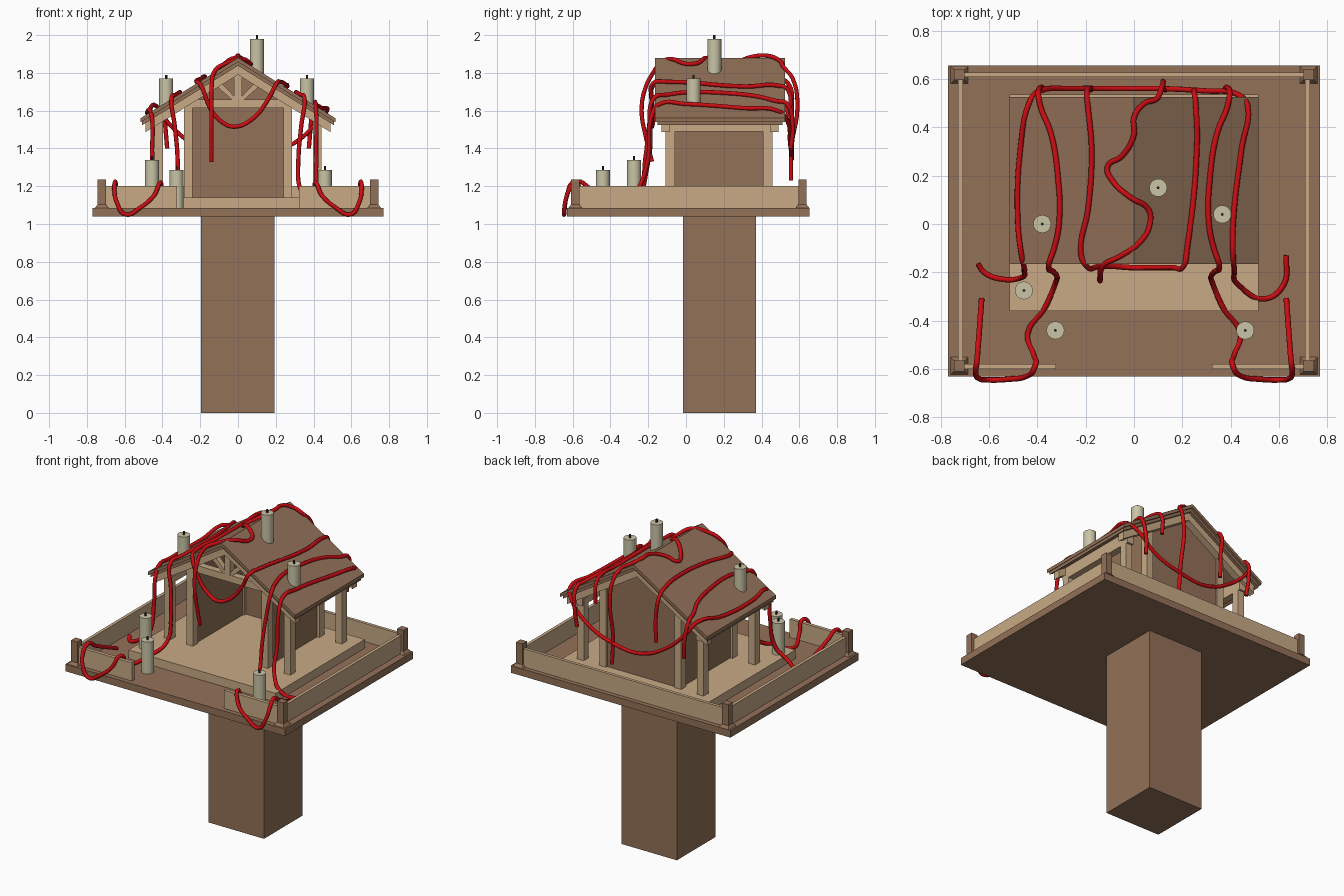
import bpy, math

if "Cube" in bpy.data.objects:
    bpy.data.objects.remove(bpy.data.objects["Cube"])

def material(name, rgb):
    m = bpy.data.materials.new(name)
    m.diffuse_color = (*rgb, 1)
    m.use_nodes = True
    m.node_tree.nodes["Principled BSDF"].inputs["Base Color"].default_value = m.diffuse_color
    return m

BROWN = material("brown wood", (0.29, 0.165, 0.098))
TAN = material("light wood", (0.58, 0.40, 0.24))
IVORY = material("candle wax", (0.59, 0.56, 0.39))
DARK = material("wick", (0.06, 0.03, 0.02))
RED = material("red cord", (0.60, 0.004, 0.006))

def mesh(name, verts, faces, mat):
    me = bpy.data.meshes.new(name)
    me.from_pydata(verts, [], faces)
    me.materials.append(mat)
    ob = bpy.data.objects.new(name, me)
    bpy.context.collection.objects.link(ob)
    return ob

def prism(name, profile, y0, y1, mat):
    """Extrude an xz profile (counter-clockwise seen from the front) along y."""
    n = len(profile)
    v = [(x, y0, z) for x, z in profile] + [(x, y1, z) for x, z in profile]
    f = [tuple(range(n)), tuple(range(2 * n - 1, n - 1, -1))]
    f += [(i, i + n, (i + 1) % n + n, (i + 1) % n) for i in range(n)]
    return mesh(name, v, f, mat)

def box(name, x0, x1, y0, y1, z0, z1, mat):
    return prism(name, [(x0, z0), (x1, z0), (x1, z1), (x0, z1)], y0, y1, mat)

def roof(x):
    return 1.88 - 0.62 * abs(x)

def chevron(name, half, top, bottom, y0, y1, mat):
    """Gable strip between two vertical offsets below the roof surface."""
    pts = [(-half, roof(half) - bottom), (0, roof(0) - bottom), (half, roof(half) - bottom),
           (half, roof(half) - top), (0, roof(0) - top), (-half, roof(half) - top)]
    return prism(name, pts, y0, y1, mat)

# Support post, platform and house floor
box("support_post", -0.195, 0.193, -0.015, 0.37, 0, 1.045, BROWN)
box("platform", -0.77, 0.77, -0.63, 0.655, 1.04, 1.085, BROWN)
box("house_floor", -0.515, 0.515, -0.36, 0.535, 1.085, 1.14, TAN)

# Fence rails and corner posts with flared feet
box("back_rail", -0.72, 0.72, 0.607, 0.627, 1.085, 1.2, TAN)
for s, side in ((-1, "left"), (1, "right")):
    a, b = sorted((s * 0.707, s * 0.727))
    box(side + "_rail", a, b, -0.58, 0.61, 1.085, 1.2, TAN)
    a, b = sorted((s * 0.322, s * 0.72))
    box(side + "_front_rail", a, b, -0.60, -0.578, 1.085, 1.2, TAN)
    for cy, end in ((-0.587, "front"), (0.617, "back")):
        cx = s * 0.722
        box(f"{end}_{side}_corner_post", cx - .022, cx + .022, cy - .022, cy + .022, 1.085, 1.235, BROWN)
        ring = lambda r, z: [(cx + i * r, cy + j * r, z) for i, j in ((-1, -1), (1, -1), (1, 1), (-1, 1))]
        mesh(f"{end}_{side}_post_foot", ring(.036, 1.085) + ring(.022, 1.103),
             [(3, 2, 1, 0), (4, 5, 6, 7)] + [(i, (i + 1) % 4, (i + 1) % 4 + 4, i + 4) for i in range(4)], BROWN)

# House posts, side walls and purlins
for s, side in ((-1, "left"), (1, "right")):
    for cy, end in ((-0.083, "front"), (0.432, "back")):
        for cx, kind, top in ((0.263, "inner", 1.66), (0.42, "outer", 1.53)):
            box(f"{end}_{side}_{kind}_post", s * cx - .023, s * cx + .023,
                cy - .025, cy + .025, 1.14, top, TAN)
    box(side + "_wall", s * .26 - .01, s * .26 + .01, -0.06, 0.42, 1.14, 1.66, BROWN)
    box(side + "_purlin", s * .42 - .022, s * .42 + .022, -0.11, 0.47, 1.49, 1.57, TAN)

# Back wall with gable
prism("back_wall", [(-.25, 1.14), (.25, 1.14), (.25, roof(.25) - .045),
                    (0, 1.835), (-.25, roof(.25) - .045)], 0.425, 0.445, BROWN)

# Roof with rafters and front truss
chevron("roof", 0.515, 0, 0.022, -0.165, 0.525, BROWN)
chevron("roof_underlayer", 0.507, 0.022, 0.042, -0.15, 0.51, BROWN)
chevron("front_rafters", 0.49, 0.042, 0.09, -0.13, -0.085, TAN)
chevron("back_rafters", 0.49, 0.042, 0.09, 0.445, 0.49, TAN)
box("front_tie_beam", -0.28, 0.28, -0.108, -0.065, 1.615, 1.66, TAN)
box("front_king_post", -0.02, 0.02, -0.108, -0.065, 1.65, 1.80, TAN)
for s, side in ((-1, "left"), (1, "right")):
    strut = [(s * .005, 1.66), (s * .035, 1.66), (s * .12, 1.735), (s * .10, 1.76)]
    prism(side + "_truss_strut", strut if s > 0 else strut[::-1], -0.105, -0.07, TAN)

# Candles with wicks
def cylinder(name, x, y, z0, z1, r, n, mat):
    bpy.ops.mesh.primitive_cylinder_add(vertices=n, radius=r, depth=z1 - z0, location=(x, y, (z0 + z1) / 2))
    ob = bpy.context.object
    ob.name = name
    ob.data.materials.append(mat)
    bpy.ops.object.shade_smooth_by_angle(angle=math.radians(40))

for i, (x, y, z0, z1) in enumerate([(.10, .15, 1.775, 1.98), (-.38, 0, 1.60, 1.77), (.365, .04, 1.61, 1.77),
                                    (-.455, -.275, 1.14, 1.34), (-.325, -.44, 1.085, 1.287),
                                    (.46, -.44, 1.085, 1.287)]):
    cylinder(f"candle_{i + 1}", x, y, z0, z1, 0.037, 20, IVORY)
    cylinder(f"wick_{i + 1}", x, y, z1 - .01, z1 + .02, 0.006, 8, DARK)

# Cords: points with two values lie on the roof surface
def cord(name, pts):
    cu = bpy.data.curves.new(name, "CURVE")
    cu.dimensions = "3D"
    cu.bevel_depth, cu.bevel_resolution, cu.resolution_u = 0.0115, 2, 5
    cu.use_fill_caps = True
    sp = cu.splines.new("BEZIER")
    sp.bezier_points.add(len(pts) - 1)
    for bp, p in zip(sp.bezier_points, pts):
        bp.co = p if len(p) == 3 else (p[0], p[1], roof(p[0]) + 0.009)
        bp.handle_left_type = bp.handle_right_type = "AUTO"
    tmp = bpy.data.objects.new(name + "_curve", cu)
    bpy.context.collection.objects.link(tmp)
    me = bpy.data.meshes.new_from_object(tmp.evaluated_get(bpy.context.evaluated_depsgraph_get()))
    bpy.data.objects.remove(tmp)
    me.materials.clear()
    me.materials.append(RED)
    ob = bpy.data.objects.new(name, me)
    bpy.context.collection.objects.link(ob)
    me.shade_smooth()

# Eave cord: along both eaves with a swag across the back
cord("eave_cord", [(-.645, -.165, 1.12), (-.62, -.2, 1.11), (-.53, -.23, 1.15), (-.475, -.225, 1.19),
                   (-.455, -.19, 1.4), (-.455, -.175, 1.56), (-.465, -.13), (-.48, 0), (-.47, .31), (-.43, .51),
                   (-.39, .55, 1.56), (-.25, .56, 1.43), (-.07, .56, 1.35), (.1, .56, 1.36), (.3, .55, 1.43),
                   (.43, .535, 1.55), (.47, .49), (.445, .31), (.41, 0), (.41, -.14), (.415, -.185, 1.56),
                   (.415, -.2, 1.35), (.43, -.25, 1.19), (.54, -.31, 1.12), (.62, -.25, 1.10), (.63, -.13, 1.11)])

# Ridge cord: winds along the ridge with both ends hanging
cord("ridge_cord", [(.13, .555, 1.23), (.12, .56, 1.42), (.12, .59, 1.62), (.115, .565, 1.77), (.09, .515),
                    (.045, .5), (0, .44), (0, .37), (-.05, .28), (-.11, .235), (-.09, .18), (-.015, .11), (.06, .06),
                    (.066, 0), (.025, -.075), (-.06, -.135), (-.12, -.165), (-.14, -.215, 1.72),
                    (-.14, -.235, 1.60), (-.14, -.21, 1.45), (-.14, -.18, 1.33)])

# Upper roof cord: swag across the front gable
cord("gable_cord", [(-.18, .555, 1.45), (-.18, .56, 1.6), (-.195, .54, 1.745), (-.19, .48), (-.175, .31), (-.19, .06),
                    (-.22, -.12), (-.2, -.17, 1.74), (-.14, -.175, 1.60), (-.085, -.175, 1.54), (-.02, -.18, 1.515),
                    (.075, -.18, 1.555), (.16, -.18, 1.66), (.205, -.175, 1.745), (.22, -.1), (.26, .31),
                    (.255, .5), (.25, .54, 1.71), (.25, .55, 1.58)])

# Mirrored side cords: over the roof, down to the platform and across the front rail
for s, side in ((-1, "left"), (1, "right")):
    path = [(.375, .555, 1.4), (.385, .565, 1.52), (.395, .53, 1.64), (.385, .48), (.345, .38), (.315, .2), (.31, 0),
            (.33, -.1), (.352, -.165), (.335, -.195, 1.52), (.32, -.215, 1.35), (.325, -.245, 1.2), (.37, -.35, 1.14),
            (.44, -.455, 1.10), (.415, -.54, 1.14), (.41, -.59, 1.22), (.445, -.63, 1.15), (.52, -.642, 1.085),
            (.595, -.645, 1.05), (.64, -.64, 1.11), (.655, -.61, 1.195), (.65, -.57, 1.225),
            (.645, -.51, 1.19), (.63, -.31, 1.10)]
    cord(side + "_rail_cord", [(s * p[0], *p[1:]) for p in path])
